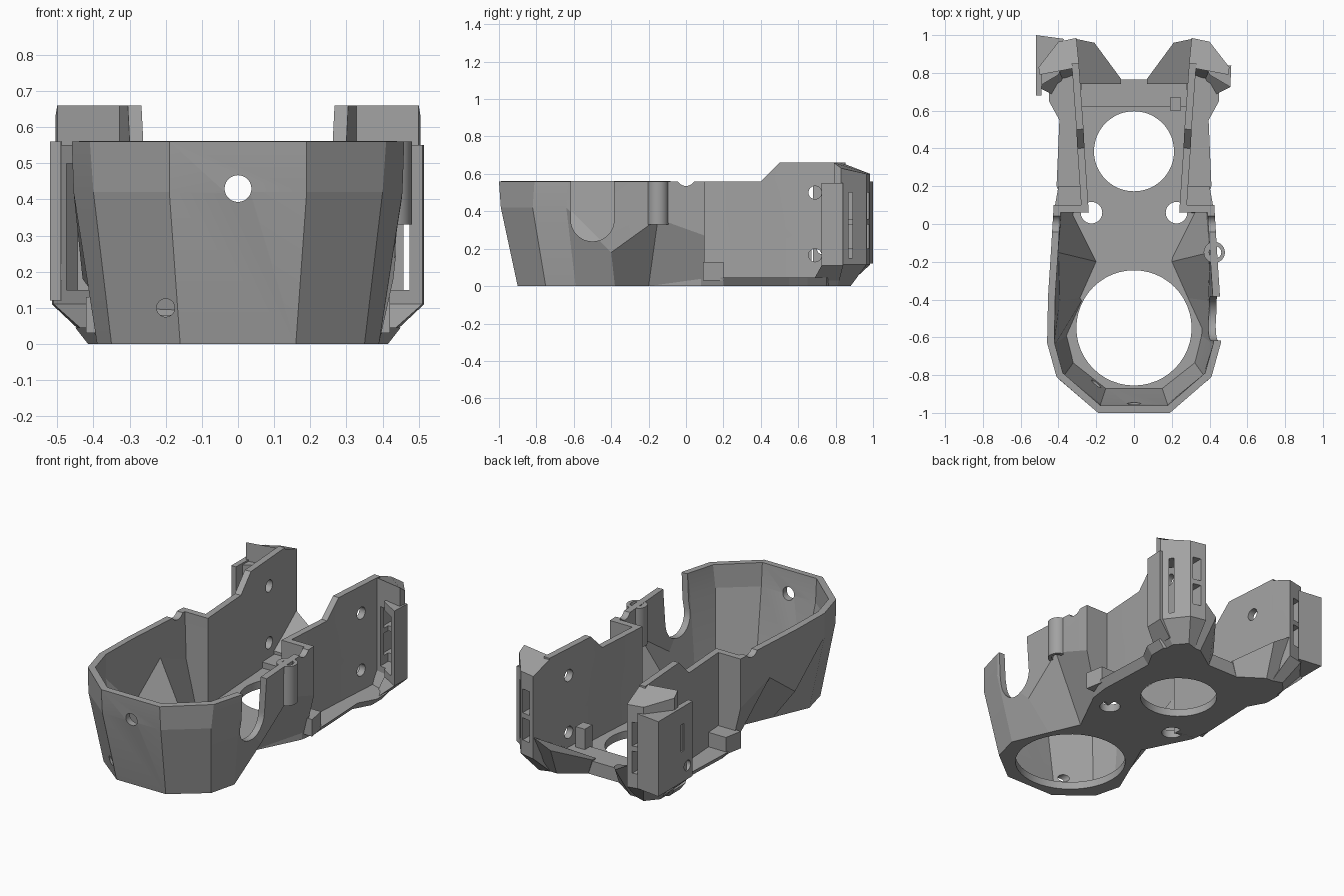
import bpy
import bmesh
import math
from mathutils import Matrix, Vector

if "Cube" in bpy.data.objects:
    bpy.data.objects.remove(bpy.data.objects["Cube"])

GREY = (0.36, 0.36, 0.36, 1)
plastic = bpy.data.materials.new("grey plastic")
plastic.use_nodes = True
plastic.diffuse_color = GREY
plastic.node_tree.nodes["Principled BSDF"].inputs["Base Color"].default_value = GREY


def finish(name, bm, recalc=True):
    if recalc:
        bmesh.ops.recalc_face_normals(bm, faces=bm.faces)
    mesh = bpy.data.meshes.new(name)
    bm.to_mesh(mesh)
    bm.free()
    mesh.materials.append(plastic)
    obj = bpy.data.objects.new(name, mesh)
    bpy.context.scene.collection.objects.link(obj)
    return obj


def loft(name, levels, closed=True):
    """Join rings of points; a closed loft is capped, an open one is a sheet."""
    bm = bmesh.new()
    rings = [[bm.verts.new(p) for p in ring] for ring in levels]
    n = len(rings[0])
    for low, high in zip(rings, rings[1:]):
        for i in range(n if closed else n - 1):
            j = (i + 1) % n
            bm.faces.new((low[i], low[j], high[j], high[i]))
    if closed:
        bm.faces.new(rings[0])
        bm.faces.new(rings[-1])
    return finish(name, bm, closed)


def prism(name, outline, z0, z1):
    return loft(name, [[(x, y, z) for x, y in outline] for z in (z0, z1)])


def box(name, x, y, z):
    return prism(name, [(x[0], y[0]), (x[1], y[0]), (x[1], y[1]), (x[0], y[1])], *z)


def cylinder(name, centre, radius, depth, axis):
    bm = bmesh.new()
    turn = Vector((0, 0, 1)).rotation_difference(Vector(axis)).to_matrix().to_4x4()
    bmesh.ops.create_cone(bm, cap_ends=True, segments=48, radius1=radius, radius2=radius,
                          depth=depth, matrix=Matrix.Translation(centre) @ turn)
    return finish(name, bm)


def bake(obj):
    graph = bpy.context.evaluated_depsgraph_get()
    mesh = bpy.data.meshes.new_from_object(obj.evaluated_get(graph))
    obj.modifiers.clear()
    obj.data = mesh


def cut(obj, cutters):
    for cutter in cutters:
        cutter.hide_render = True
        mod = obj.modifiers.new("cut", 'BOOLEAN')
        mod.operation = 'DIFFERENCE'
        mod.solver = 'EXACT'
        mod.object = cutter
        bake(obj)
        bpy.data.objects.remove(cutter)


def both_sides(half):
    return [(-p[0],) + tuple(p[1:]) for p in reversed(half)] + list(half)


X, Y, Z = (1, 0, 0), (0, 1, 0), (0, 0, 1)

# Faceted wall: front bowl, step inward and tall rear side panels
bottom = [(.16, -.90, 0), (.35, -.75, 0), (.39, -.59, 0), (.30, -.38, 0), (.22, -.2, 0),
          (.36, .10, 0), (.28, .10, 0), (.30, .40, 0), (.305, .50, 0), (.33, .85, 0)]
middle = [(.19, -.99, .42), (.40, -.82, .42), (.455, -.64, .42), (.43, -.4, .18),
          (.44, -.15, .36), (.425, .10, .27), (.28, .10, .27), (.30, .40, .27),
          (.305, .50, .27), (.33, .85, .27)]
top = [(.19, -1), (.41, -.81), (.46, -.63), (.455, -.38), (.44, -.15),
       (.425, .10), (.28, .10), (.30, .40), (.305, .50), (.33, .85)]
top = [(x, y, .56 if y < .45 else .66) for x, y in top]
wall = loft("shell_wall", [both_sides(r) for r in (bottom, middle, top)], closed=False)
shell = wall.modifiers.new("thickness", 'SOLIDIFY')
shell.thickness = .038
shell.offset = -1
shell.use_even_offset = True
bake(wall)

# Side notch with a round foot, on the left side only
cut(wall, [
    cylinder("notch_round", (.45, -.5, .355), .116, .3, X),
    box("notch_slot", (.3, .6), (-.616, -.384), (.355, .7)),
    cylinder("front_hole", (0, -.98, .43), .037, .3, Y),
    cylinder("low_front_hole", (-.2, -.88, .1), .025, .3, Y),
    cylinder("rim_notch", (0, 0, .585), .05, 2, X),
    cylinder("upper_screw_hole", (0, .69, .5), .035, 2, X),
    cylinder("lower_screw_hole", (0, .69, .165), .035, 2, X),
])

# Screw tube on the left wall
tube = cylinder("screw_tube", (.425, -.15, .445), .056, .23, Z)
cut(tube, [cylinder("tube_bore", (.43, -.15, .4), .032, .5, Z)])

# Floor plate with fan openings and round ports
floor_half = [(.16, -.90), (.35, -.75), (.39, -.59), (.30, -.38), (.22, -.2), (.36, .08),
              (.41, .2), (.395, .55), (.45, .65), (.45, .75), (.36, .82), (.10, .765)]
outline = both_sides(floor_half)
lower = [(x - math.copysign(.035, x) if y > .1 and abs(x) > .3 else x, y, 0)
         for x, y in outline]
floor = loft("floor_plate", [lower, [(x, y, .045) for x, y in outline]])
cut(floor, [cylinder("large_opening", (0, -.55, 0), .305, .3, Z),
            cylinder("small_opening", (0, .385, 0), .212, .3, Z)]
    + [cylinder("port", (s * .225, .06, 0), .057, .3, Z) for s in (-1, 1)])

# Low cross beam along the rear edge of the floor
box("rear_beam", (-.28, .28), (.62, .765), (.04, .08))
box("guide_post", (.19, .25), (.6, .67), (.04, .2))

for s, side in ((1, "left"), (-1, "right")):
    def flip(points):
        return [(s * p[0],) + tuple(p[1:]) for p in points]

    # Rear corner block, chamfered below and sloping on top
    plan = [(.29, .83), (.305, .985), (.40, .965), (.505, .83), (.50, .79)]
    heights = (.66, .6, .6, .63, .66)
    foot = [(.30, .78, 0), (.28, .86, 0), (.34, .88, 0), (.40, .81, 0), (.40, .74, 0)]
    block = loft(side + "_rear_block", [
        flip(foot), flip([(x, y, .115) for x, y in plan]),
        flip([(x, y, h) for (x, y), h in zip(plan, heights)])])
    # Outer lip in front of the block
    lip_plan = flip([(.38, .84), (.40, .79), (.51, .725), (.515, .84)])
    lip_foot = flip([(.36, .82, .03), (.38, .75, .03), (.42, .68, .03), (.43, .82, .03)])
    lip = loft(side + "_rear_lip", [lip_foot] + [[p + (z,) for p in lip_plan]
                                               for z in (.11, .55)])
    # Hollow pocket and two slots through the rear face
    def pocket():
        xs = sorted((s * .355, s * .475))
        return box("pocket", xs, (.6, .89), (.15, .5))
    cut(lip, [pocket()])
    slot_x = sorted((s * .335, s * .385))
    cut(block, [pocket(),
                box("low_slot", slot_x, (.85, 1.1), (.2, .33)),
                box("high_slot", slot_x, (.85, 1.1), (.36, .5))])

    # Low wing joining the block to the rear beam
    loft(side + "_wing", [
        flip([(.31, .74, 0), (.10, .74, 0), (.10, .765, 0), (.24, .86, 0), (.31, .86, 0)]),
        flip([(.31, .74, .1), (.07, .74, .09), (.07, .77, .09), (.21, .96, .18),
              (.31, .98, .24)])])

    # Small foot behind the bowl step
    prism(side + "_step_foot", flip([(.27, .09), (.42, .09), (.40, .2), (.28, .2)]), .03, .13)

# Cable bracket on the right rear corner
bracket = prism("side_bracket", [(-.52, .68), (-.49, .68), (-.485, .84), (-.37, .98),
                                 (-.52, 1.0)], .12, .56)
cut(bracket, [cylinder("bracket_hole", (-.5, .73, .2), .03, .08, X),
              box("bracket_slot", (-.55, -.47), (.76, .79), (.3, .46))])

# Crisp facets, smooth round holes
for obj in bpy.context.scene.collection.all_objects:
    if obj.type == 'MESH' and plastic.name in obj.data.materials:
        obj.data.shade_smooth()
        obj.data.set_sharp_from_angle(angle=math.radians(9))
